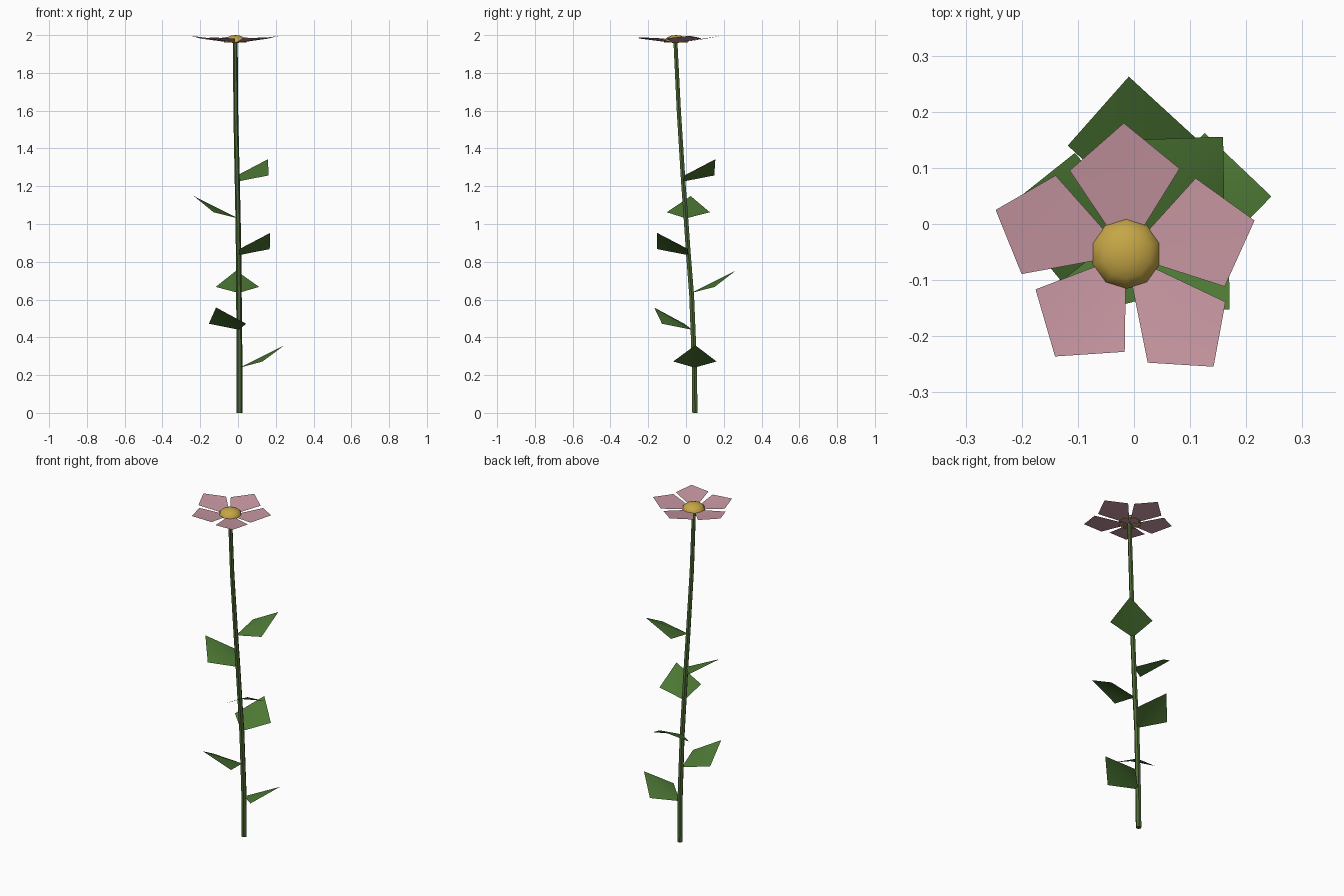
import bpy, bmesh, math
from mathutils import Vector

if "Cube" in bpy.data.objects:
    bpy.data.objects.remove(bpy.data.objects["Cube"])


def material(name, rgb):
    m = bpy.data.materials.new(name)
    m.diffuse_color = (*rgb, 1)
    m.use_nodes = True
    m.node_tree.nodes["Principled BSDF"].inputs["Base Color"].default_value = m.diffuse_color
    return m


STEM = material("stem green", (0.075, 0.14, 0.035))
LEAF = material("leaf green", (0.075, 0.19, 0.035))
PINK = material("petal pink", (0.58, 0.31, 0.36))
GOLD = material("centre gold", (0.56, 0.38, 0.06))


def add_mesh(name, verts, faces, mat, smooth=True):
    me = bpy.data.meshes.new(name)
    me.from_pydata(verts, [], faces)
    me.materials.append(mat)
    me.polygons.foreach_set("use_smooth", [smooth] * len(me.polygons))
    ob = bpy.data.objects.new(name, me)
    bpy.context.collection.objects.link(ob)
    return ob


def kite(name, base, angle, length, mid, half, rise_side, rise_tip, mat, arch=0.0):
    """Four-cornered blade with a ridge from base to tip."""
    a = math.radians(angle)
    out = Vector((math.cos(a), math.sin(a), 0))
    side = Vector((-out.y, out.x, 0))
    up = Vector((0, 0, 1))
    base = Vector(base)
    ridge = base + out * mid + up * (rise_tip * mid / length + arch)
    verts = [base,
             base + out * mid - side * half + up * rise_side,
             base + out * length + up * rise_tip,
             base + out * mid + side * half + up * rise_side,
             ridge]
    return add_mesh(name, verts, [(0, 1, 4), (1, 2, 4), (2, 3, 4), (3, 0, 4)], mat)


# Stem: gently bent tapering tube
path = [(0.007, 0.047, 0.0), (0.008, 0.044, 0.27), (0.005, 0.030, 0.62),
        (0.003, 0.012, 0.85), (0.000, -0.001, 1.04), (-0.004, -0.015, 1.23),
        (-0.012, -0.038, 1.6), (-0.014, -0.056, 1.965)]
N = 6
verts, faces = [], []
for i, (x, y, z) in enumerate(path):
    r = 0.016 - 0.004 * z / 2
    for k in range(N):
        t = math.tau * k / N
        verts.append((x + r * math.cos(t), y + r * math.sin(t), z))
    if i:
        for k in range(N):
            p, q = (i - 1) * N + k, (i - 1) * N + (k + 1) % N
            faces.append((p, q, q + N, p + N))
faces += [tuple(reversed(range(N))), tuple(range(len(verts) - N, len(verts)))]
add_mesh("stem", verts, faces, STEM, smooth=False)

# Leaves: base point and heading of each, spiralling up the stem
leaves = [((0.010, 0.045, 0.24), 1), ((0.005, 0.033, 0.44), 239),
          ((0.003, 0.028, 0.635), 93), ((0.003, 0.012, 0.835), -44.5),
          ((0.000, 0.000, 1.03), 174), ((-0.003, -0.015, 1.225), 46.5)]
for i, (base, heading) in enumerate(leaves):
    kite(f"leaf_{i + 1}", base, heading, 0.235, 0.118, 0.115, 0.032, 0.118, LEAF)

# Petals: heading, length, widest distance, half width, tip height
C = (-0.014, -0.055, 1.957)
petals = [(91, 0.235, 0.152, 0.098, 0.038), (161, 0.246, 0.165, 0.093, 0.039),
          (235, 0.221, 0.143, 0.097, 0.031), (308, 0.253, 0.175, 0.088, 0.031),
          (15, 0.237, 0.155, 0.100, 0.038)]
for i, (heading, length, mid, half, tip) in enumerate(petals):
    kite(f"petal_{i + 1}", C, heading, length, mid, half, 0.025, tip, PINK, arch=-0.002)

# Flower centre: flattened ten-sided dome
bm = bmesh.new()
bmesh.ops.create_uvsphere(bm, u_segments=10, v_segments=8, radius=1)
bmesh.ops.delete(bm, geom=[v for v in bm.verts if v.co.z < -0.01], context='VERTS')
for v in bm.verts:
    v.co = Vector((v.co.x * 0.063 + C[0], v.co.y * 0.063 + C[1] + 0.002, v.co.z * 0.038 + 1.962))
me = bpy.data.meshes.new("flower_centre")
bm.to_mesh(me)
bm.free()
me.materials.append(GOLD)
me.polygons.foreach_set("use_smooth", [True] * len(me.polygons))
bpy.context.collection.objects.link(bpy.data.objects.new("flower_centre", me))
